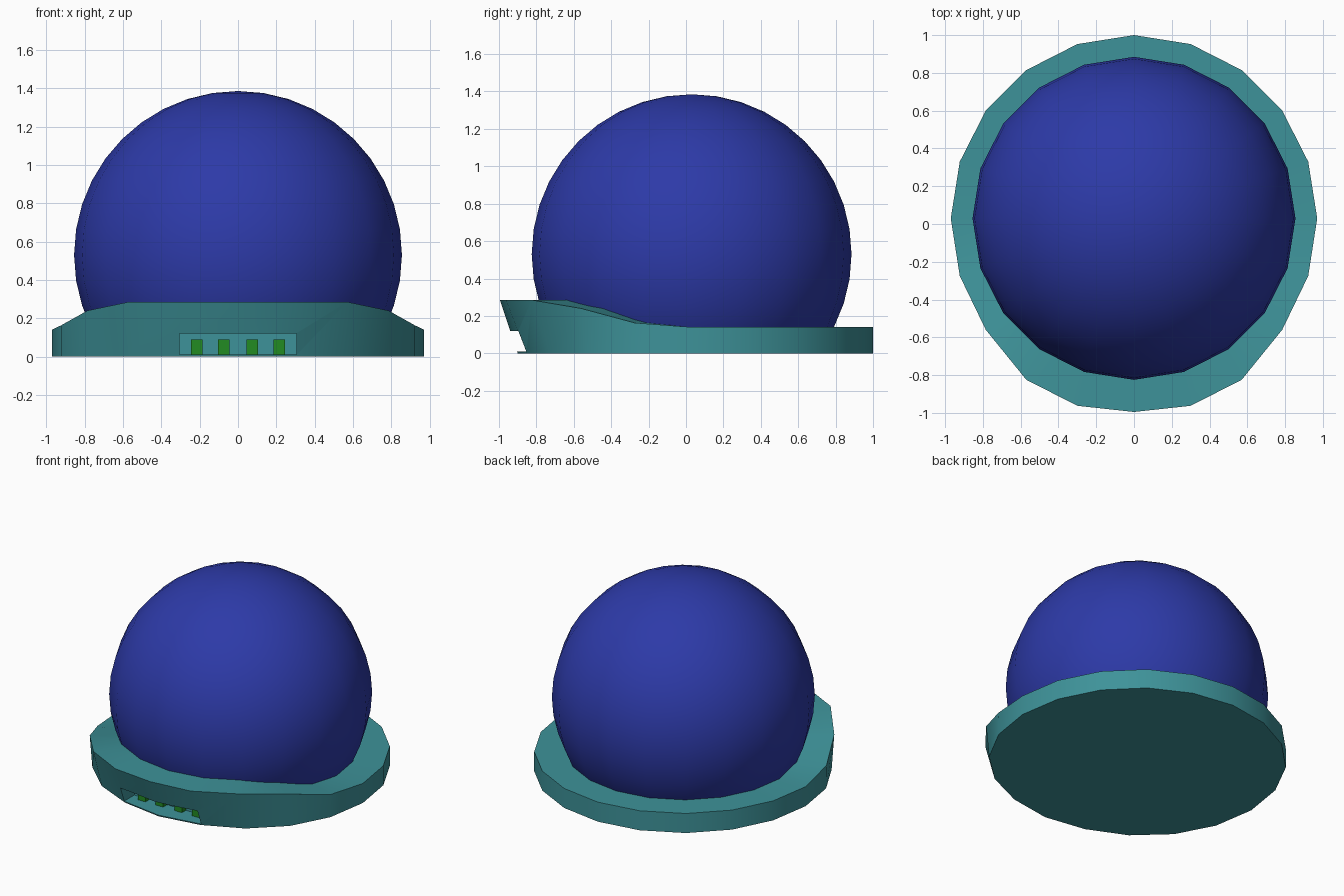
import bpy, bmesh, math

if "Cube" in bpy.data.objects:
    bpy.data.objects.remove(bpy.data.objects["Cube"])

CY = 0.03      # y of the dome and ring centre
SIDES = 20


def material(name, rgb):
    m = bpy.data.materials.new(name)
    m.diffuse_color = (*rgb, 1)
    m.use_nodes = True
    m.node_tree.nodes["Principled BSDF"].inputs["Base Color"].default_value = m.diffuse_color
    return m


def add_object(name, bm, mat=None):
    bmesh.ops.recalc_face_normals(bm, faces=bm.faces)
    mesh = bpy.data.meshes.new(name)
    bm.to_mesh(mesh)
    bm.free()
    ob = bpy.data.objects.new(name, mesh)
    bpy.context.collection.objects.link(ob)
    if mat:
        mesh.materials.append(mat)
    return ob


def box(name, x0, x1, y0, y1, z0, z1, mat=None):
    bm = bmesh.new()
    bmesh.ops.create_cube(bm, size=1)
    for v in bm.verts:
        v.co = (x1 if v.co.x > 0 else x0,
                y1 if v.co.y > 0 else y0,
                z1 if v.co.z > 0 else z0)
    return add_object(name, bm, mat)


def smooth(ob, angle):
    bpy.ops.object.select_all(action='DESELECT')
    ob.select_set(True)
    bpy.context.view_layer.objects.active = ob
    bpy.ops.object.shade_smooth_by_angle(angle=math.radians(angle))


teal = material("teal", (0.048, 0.29, 0.32))
blue = material("blue", (0.026, 0.042, 0.39))
green = material("green", (0.016, 0.258, 0.016))

# Dome: sphere cut off inside the base
bm = bmesh.new()
bmesh.ops.create_uvsphere(bm, u_segments=SIDES, v_segments=20, radius=0.855)
bmesh.ops.translate(bm, verts=bm.verts, vec=(0, CY, 0.53))
bmesh.ops.bisect_plane(bm, geom=bm.verts[:] + bm.edges[:] + bm.faces[:],
                       plane_co=(0, 0, 0.03), plane_no=(0, 0, 1), clear_inner=True)
dome = add_object("dome", bm, blue)
smooth(dome, 40)

# Base collar: rim rises and flares forward at the front
# per step away from the front: rim height, rim y shift, floor y shift
front = [(0.285, -0.055, 0.04), (0.285, -0.07, 0.04), (0.285, -0.07, 0.025),
         (0.24, -0.02, 0.01), (0.163, -0.005, 0.0)]
loops = [[], [], [], []]
bm = bmesh.new()
for i in range(SIDES):
    a = math.tau * i / SIDES
    x, y = math.sin(a), -math.cos(a)
    k = min(i, SIDES - i)
    h, top, low = front[k] if k < len(front) else (0.14, 0, 0)
    for loop, co in zip(loops, [(0.97 * x, CY + 0.97 * y + low, 0),
                                (0.97 * x, CY + 0.97 * y + top, h),
                                (0.72 * x, CY + 0.72 * y, h),
                                (0.67 * x, CY + 0.67 * y, 0.02)]):
        loop.append(bm.verts.new(co))
for a, b in zip(loops, loops[1:]):
    for i in range(SIDES):
        j = (i + 1) % SIDES
        bm.faces.new((a[i], a[j], b[j], b[i]))
bm.faces.new(loops[0])
bm.faces.new(loops[3])
base = add_object("base_collar", bm, teal)

# Recess in the front of the collar
cutter = box("recess_cutter", -0.305, 0.305, -1.2, -0.74, 0.01, 0.12, teal)
cutter.hide_render = True
mod = base.modifiers.new("recess", 'BOOLEAN')
mod.operation = 'DIFFERENCE'
mod.solver = 'EXACT'
mod.object = cutter
bpy.context.view_layer.objects.active = base
bpy.ops.object.modifier_apply(modifier=mod.name)
bpy.data.objects.remove(cutter)
smooth(base, 30)

# Green blocks standing in the recess
for n, x in enumerate((-0.215, -0.075, 0.075, 0.215)):
    box(f"recess_block_{n + 1}", x - 0.03, x + 0.03, -0.785, -0.735, 0.008, 0.09, green)
